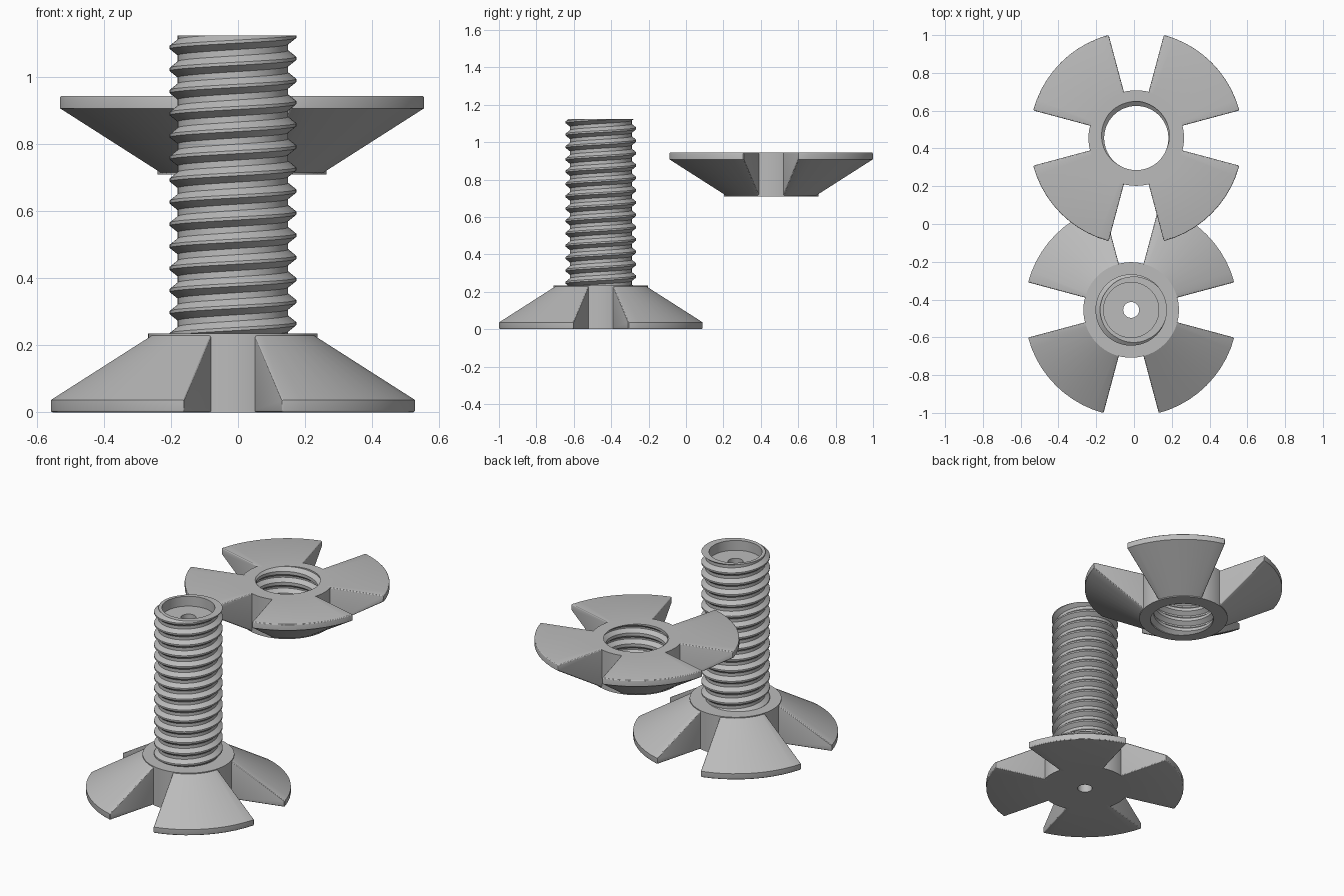
import bpy, bmesh, math
from mathutils import Vector

if "Cube" in bpy.data.objects:
    bpy.data.objects.remove(bpy.data.objects["Cube"])

R_HUB, H_HUB = 0.253, 0.235
PITCH = 0.066

grey = bpy.data.materials.new("plain grey")
grey.diffuse_color = (0.5, 0.5, 0.5, 1)
grey.use_nodes = True
grey.node_tree.nodes["Principled BSDF"].inputs["Base Color"].default_value = grey.diffuse_color


def thread(bm, z0, z1, r_min, r_max, phase, n=64):
    """Right-handed helical sheet, trimmed flat at z0 and z1."""
    prof = [(-0.07, r_max), (0.07, r_max), (0.36, r_min), (0.64, r_min)]
    m = len(prof)
    turns = int((z1 - z0) / PITCH) + 5
    start = phase + PITCH * (math.floor((z0 - phase) / PITCH) - 2)
    grid = []
    for i in range(n):
        a = 2 * math.pi * i / n
        grid.append([bm.verts.new((r * math.cos(a), r * math.sin(a),
                                   start + PITCH * (i / n + t + f)))
                     for t in range(turns) for f, r in prof])
    for i in range(n):
        shift = m if i == n - 1 else 0
        nxt = grid[(i + 1) % n]
        for j in range(m * turns - 1 - shift):
            bm.faces.new((grid[i][j], nxt[j + shift], nxt[j + 1 + shift], grid[i][j + 1]))
    for z, d in ((z0, -1), (z1, 1)):
        bmesh.ops.bisect_plane(bm, geom=bm.verts[:] + bm.edges[:] + bm.faces[:], dist=1e-6,
                               plane_co=(0, 0, z), plane_no=(0, 0, d), clear_outer=True)
    bmesh.ops.remove_doubles(bm, verts=bm.verts[:], dist=1e-5)


def boundary(bm, z):
    return [e for e in bm.edges if e.is_boundary and all(abs(v.co.z - z) < 1e-4 for v in e.verts)]


def loft(bm, edges, rings):
    """Extrude an edge loop through circles given as (radius, z)."""
    for r, z in rings:
        ret = bmesh.ops.extrude_edge_only(bm, edges=edges)["geom"]
        edges = [g for g in ret if isinstance(g, bmesh.types.BMEdge)]
        for v in [g for g in ret if isinstance(g, bmesh.types.BMVert)]:
            d = Vector((v.co.x, v.co.y, 0)).normalized() * r
            v.co = (d.x, d.y, z)


def wing(bm, mid, n=10):
    """Sixty degree tapered wing with rounded edges."""
    prof = [(0.235, 0), (0.565, 0), (0.565, 0.037), (0.248, 0.2325), (0.235, 0.2325)]
    cols = []
    for i in range(n + 1):
        a = mid + math.radians(-30 + 60 * i / n)
        cols.append([bm.verts.new((r * math.cos(a), r * math.sin(a), z)) for r, z in prof])
    faces = []
    for a, b in zip(cols, cols[1:]):
        for k in range(5):
            q = (k + 1) % 5
            faces.append(bm.faces.new((a[k], b[k], b[q], a[q])))
    faces += [bm.faces.new(cols[0]), bm.faces.new(cols[-1][::-1])]
    bmesh.ops.recalc_face_normals(bm, faces=faces)
    sharp = [bm.edges.get((c[k], c[k + 1])) for c in (cols[0], cols[-1]) for k in range(3)]
    sharp += [bm.edges.get((a[1], b[1])) for a, b in zip(cols, cols[1:])]
    bmesh.ops.bevel(bm, geom=sharp, offset=0.018, segments=3, profile=0.5,
                    affect='EDGES', clamp_overlap=True)


def finish(bm, name, loc, rot=(0, 0, 0)):
    for k in range(4):
        wing(bm, math.radians(45 + 90 * k))
    bmesh.ops.recalc_face_normals(bm, faces=bm.faces[:])
    me = bpy.data.meshes.new(name)
    bm.to_mesh(me)
    bm.free()
    me.materials.append(grey)
    ob = bpy.data.objects.new(name, me)
    bpy.context.collection.objects.link(ob)
    ob.location, ob.rotation_euler = loc, rot
    bpy.ops.object.select_all(action='DESELECT')
    ob.select_set(True)
    bpy.context.view_layer.objects.active = ob
    bpy.ops.object.shade_smooth_by_angle(angle=math.radians(25))


# Winged bolt: threaded shaft, recessed top, narrow through hole, hub and wings
TOP = 1.125
bm = bmesh.new()
thread(bm, H_HUB, TOP, 0.165, 0.189, 1.057)
low, high = boundary(bm, H_HUB), boundary(bm, TOP)
loft(bm, high, [(0.146, TOP), (0.146, TOP - 0.06), (0.042, TOP - 0.06), (0.042, 0)])
loft(bm, low, [(R_HUB, H_HUB), (R_HUB, 0), (0.042, 0)])
finish(bm, "winged_bolt", (-0.015, -0.455, 0))

# Winged nut: the same hub and wings turned over, with a threaded hole
bm = bmesh.new()
thread(bm, 0, H_HUB, 0.17, 0.194, 0.02)
low, high = boundary(bm, 0), boundary(bm, H_HUB)
loft(bm, low, [(R_HUB, 0)])
loft(bm, high, [(R_HUB, H_HUB), (R_HUB, 0)])
bmesh.ops.remove_doubles(bm, verts=bm.verts[:], dist=1e-4)
finish(bm, "winged_nut", (0.012, 0.455, 0.945), (math.pi, 0, 0))
